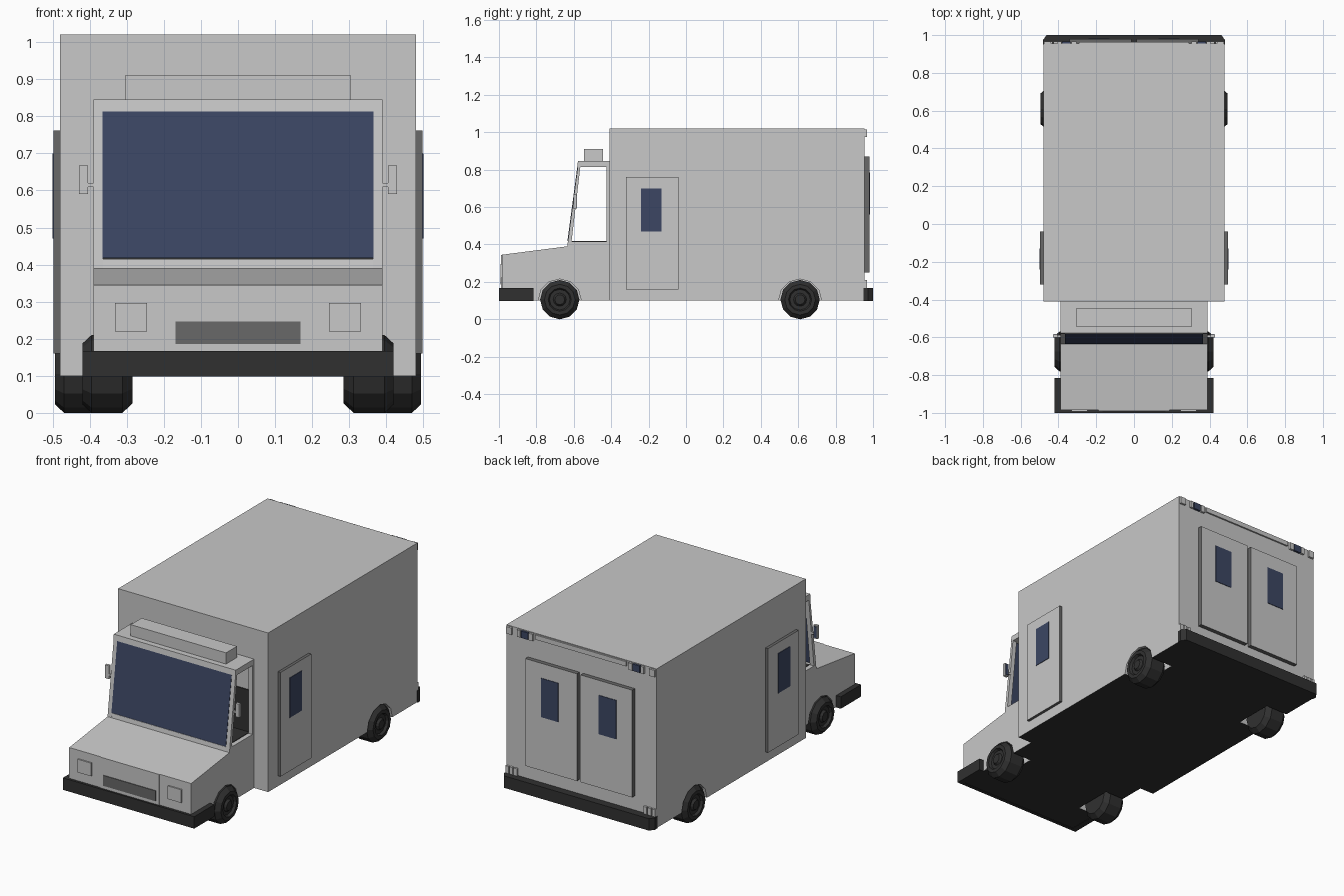
import bpy, bmesh, math
from mathutils import Vector, Matrix

if "Cube" in bpy.data.objects:
    bpy.data.objects.remove(bpy.data.objects["Cube"], do_unlink=True)


def material(name, r, g, b):
    m = bpy.data.materials.new(name)
    m.use_nodes = True
    m.diffuse_color = (r, g, b, 1)
    m.node_tree.nodes["Principled BSDF"].inputs["Base Color"].default_value = (r, g, b, 1)
    return m


PAINT = material("light grey paint", 0.58, 0.58, 0.58)
GLASS = material("dark blue glass", 0.045, 0.062, 0.125)
TRIM = material("mid grey trim", 0.14, 0.14, 0.14)
BLACK = material("black rubber", 0.03, 0.03, 0.03)


def finish(name, bm, mats, rule=None):
    bmesh.ops.recalc_face_normals(bm, faces=bm.faces)
    if rule:
        for f in bm.faces:
            f.material_index = 1 if rule(f) else 0
    mesh = bpy.data.meshes.new(name)
    bm.to_mesh(mesh)
    bm.free()
    for m in mats:
        mesh.materials.append(m)
    obj = bpy.data.objects.new(name, mesh)
    bpy.context.collection.objects.link(obj)
    return obj


def prism(name, pts, a, b, mats, axis="x", rule=None):
    """Extrude a yz outline along x, or an xy outline along z."""
    bm = bmesh.new()
    place = (lambda p: (a, *p)) if axis == "x" else (lambda p: (*p, a))
    face = bm.faces.new([bm.verts.new(place(p)) for p in pts])
    ext = bmesh.ops.extrude_face_region(bm, geom=[face])
    step = Vector((b - a, 0, 0) if axis == "x" else (0, 0, b - a))
    for v in ext["geom"]:
        if isinstance(v, bmesh.types.BMVert):
            v.co += step
    return finish(name, bm, mats, rule)


def box(name, xs, ys, zs, mats, rule=None):
    (y0, y1), (z0, z1) = ys, zs
    return prism(name, [(y0, z0), (y1, z0), (y1, z1), (y0, z1)], *xs, mats, rule=rule)


def side(s, a, b):
    return (s * a, s * b)


def underside(f):
    return f.normal.z < -0.9


FRONT_AXLE, REAR_AXLE = -0.675, 0.61


def cut_arches(obj, axle, inner):
    """Cut a faceted arch on each side around an axle."""
    for s in (-1, 1):
        bm = bmesh.new()
        turn = Matrix.Translation((s * (inner + 0.15), axle, 0.1)) @ Matrix.Rotation(math.pi / 2, 4, "Y")
        bmesh.ops.create_cone(bm, cap_ends=True, segments=12, radius1=0.115,
                              radius2=0.115, depth=0.3, matrix=turn)
        cutter = finish("arch_cutter", bm, [PAINT])
        cutter.hide_render = True
        mod = obj.modifiers.new("arch", "BOOLEAN")
        mod.operation, mod.solver, mod.object = "DIFFERENCE", "EXACT", cutter
        graph = bpy.context.evaluated_depsgraph_get()
        mesh = bpy.data.meshes.new_from_object(obj.evaluated_get(graph))
        obj.modifiers.clear()
        obj.data = mesh
        bpy.data.objects.remove(cutter, do_unlink=True)


# Cargo box and lower cab
cargo = box("cargo_box", (-0.48, 0.48), (-0.41, 0.955), (0.1, 1.02), [PAINT, BLACK], underside)
cut_arches(cargo, REAR_AXLE, 0.34)
cab = prism("cab_lower", [(-0.985, 0.1), (-0.985, 0.345), (-0.635, 0.39), (-0.631, 0.415),
                          (-0.409, 0.415), (-0.409, 0.1)], -0.39, 0.39, [PAINT, BLACK], rule=underside)
cut_arches(cab, FRONT_AXLE, 0.27)

# Open cab upper: roof, pillars, windscreen, dark interior
prism("cab_roof", [(-0.582, 0.813), (-0.578, 0.845), (-0.409, 0.845), (-0.409, 0.813)],
      -0.39, 0.39, [PAINT])
box("roof_sign_box", (-0.305, 0.305), (-0.545, -0.445), (0.843, 0.91), [PAINT])
prism("windscreen", [(-0.634, 0.418), (-0.581, 0.815), (-0.573, 0.815), (-0.626, 0.418)],
      -0.366, 0.366, [GLASS])
box("cab_floor", (-0.364, 0.364), (-0.61, -0.412), (0.412, 0.418), [BLACK])
box("cab_back_panel", (-0.364, 0.364), (-0.416, -0.409), (0.41, 0.66), [BLACK])
for s in (-1, 1):
    prism("front_pillar", [(-0.635, 0.39), (-0.579, 0.815), (-0.565, 0.815), (-0.615, 0.39)],
          *side(s, 0.364, 0.39), [PAINT])
    box("rear_pillar", side(s, 0.364, 0.39), (-0.425, -0.409), (0.41, 0.82), [PAINT])

    # Door mirrors
    box("mirror_housing", side(s, 0.405, 0.429), (-0.602, -0.586), (0.59, 0.667), [PAINT])
    box("mirror_glass", side(s, 0.408, 0.426), (-0.588, -0.582), (0.596, 0.661), [GLASS])
    box("mirror_arm", side(s, 0.385, 0.407), (-0.602, -0.588), (0.609, 0.62), [PAINT])

    # Side doors: painted outer skin with darker edges
    box("side_door", side(s, 0.475, 0.497), (-0.32, -0.04), (0.16, 0.762), [TRIM, PAINT],
        lambda f: abs(f.normal.x) > 0.9)
    box("side_door_window", side(s, 0.493, 0.5), (-0.24, -0.13), (0.47, 0.7), [GLASS])

    # Rear doors
    box("rear_door", side(s, 0.012, 0.342), (0.95, 0.98), (0.25, 0.87), [TRIM, PAINT],
        lambda f: f.normal.y > 0.9)
    box("rear_door_window", side(s, 0.13, 0.24), (0.976, 0.983), (0.56, 0.785), [GLASS])

    # Rear lamps
    for x in (0.405, 0.432, 0.459):
        box("lower_tail_lamp", side(s, x, x + 0.02), (0.95, 0.967), (0.168, 0.21), [PAINT])
    for x, w, m in ((0.44, 0.035, PAINT), (0.385, 0.02, PAINT), (0.335, 0.045, GLASS), (0.305, 0.025, PAINT)):
        box("upper_tail_lamp", side(s, x, x + w), (0.95, 0.967), (0.975, 1.015), [m])

    # Headlight and bumper end
    box("headlight", side(s, 0.245, 0.332), (-0.993, -0.98), (0.22, 0.296), [PAINT])
    box("front_bumper_end", side(s, 0.385, 0.42), (-0.985, -0.815), (0.098, 0.167), [BLACK])

box("rear_marker_strip", (-0.29, 0.29), (0.95, 0.964), (0.988, 1.015), [PAINT])
prism("rear_bumper", [(-0.483, 0.95), (0.483, 0.95), (0.483, 0.972), (0.463, 1.0),
                      (-0.463, 1.0), (-0.483, 0.972)], 0.098, 0.167, [BLACK], "z")

# Nose
box("nose_panel", (-0.187, 0.187), (-0.989, -0.98), (0.165, 0.345), [PAINT])
box("grille", (-0.168, 0.168), (-0.993, -0.985), (0.186, 0.246), [TRIM])
box("front_bumper", (-0.42, 0.42), (-1.0, -0.98), (0.098, 0.167), [BLACK])

# Wheels turned from a profile of (distance along axle, radius)
PROFILE = [(-0.135, 0), (-0.135, 0.08), (-0.108, 0.105), (-0.025, 0.105), (0, 0.082),
           (0, 0.062), (-0.014, 0.055), (-0.014, 0.035), (-0.002, 0.026), (-0.002, 0)]
for axle, outer in ((FRONT_AXLE, 0.42), (REAR_AXLE, 0.494)):
    for s in (-1, 1):
        bm = bmesh.new()
        verts = [bm.verts.new((s * (outer + d), axle, 0.105 + r)) for d, r in PROFILE]
        edges = [bm.edges.new(pair) for pair in zip(verts, verts[1:])]
        bmesh.ops.spin(bm, geom=verts + edges, cent=(0, axle, 0.105), axis=(1, 0, 0),
                       angle=2 * math.pi, steps=12)
        bmesh.ops.remove_doubles(bm, verts=bm.verts, dist=0.0005)
        finish("wheel", bm, [BLACK])
